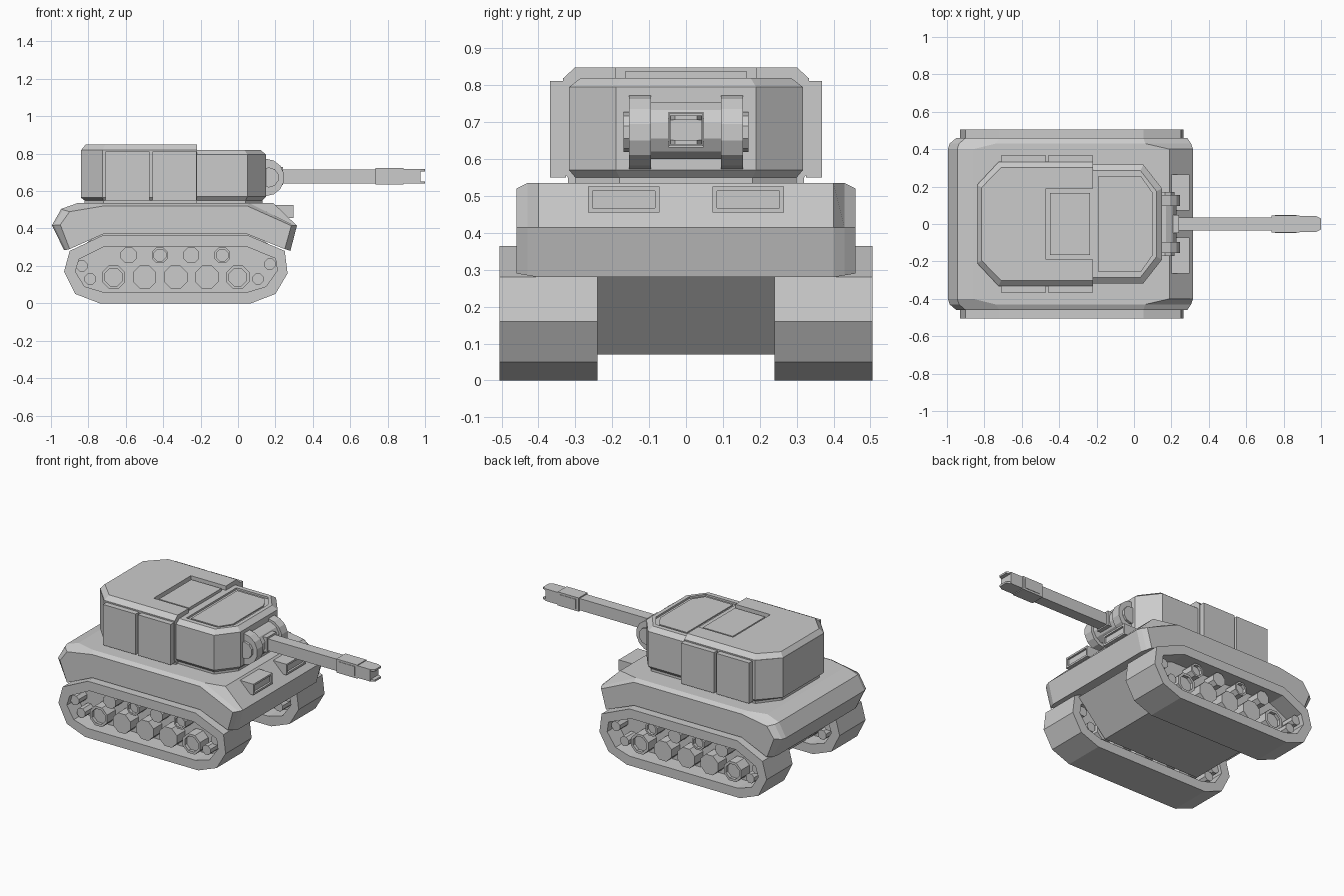
import bpy, bmesh, math

if "Cube" in bpy.data.objects:
    bpy.data.objects.remove(bpy.data.objects["Cube"])


def loft(name, rings, caps=True, closed=False):
    """Bridge rings of equal point count; cap the ends or close the loop."""
    bm = bmesh.new()
    vs = [[bm.verts.new(p) for p in r] for r in rings]
    n = len(rings[0])
    pairs = list(zip(vs, vs[1:])) + ([(vs[-1], vs[0])] if closed else [])
    for a, b in pairs:
        for i in range(n):
            j = (i + 1) % n
            bm.faces.new((a[i], a[j], b[j], b[i]))
    if caps and not closed:
        bm.faces.new(vs[0])
        bm.faces.new(vs[-1])
    bmesh.ops.recalc_face_normals(bm, faces=bm.faces)
    me = bpy.data.meshes.new(name)
    bm.to_mesh(me)
    bm.free()
    ob = bpy.data.objects.new(name, me)
    bpy.context.collection.objects.link(ob)
    return ob


def at_y(pts, y):
    return [(x, y, z) for x, z in pts]


def at_z(pts, z):
    return [(x, y, z) for x, y in pts]


def sym(half):
    """Complete a half outline in plan by mirroring it over y = 0."""
    return half + [(x, -y) for x, y in reversed(half)]


def circle(x, z, r, n):
    return [(x + r * math.cos(math.tau * (i + .5) / n),
             z + r * math.sin(math.tau * (i + .5) / n)) for i in range(n)]


def box(name, x0, x1, y0, y1, z0, z1):
    rect = [(x0, y0), (x1, y0), (x1, y1), (x0, y1)]
    return loft(name, [at_z(rect, z0), at_z(rect, z1)])


def disc(name, x, z, r, y0, y1, n):
    return loft(name, [at_y(circle(x, z, r, n), y) for y in (y0, y1)])


# Track belts, web plates and wheels
outer = [(-.93, .17), (-.90, .28), (-.72, .365), (.05, .365), (.25, .28),
         (.265, .16), (.20, .05), (.07, 0), (-.74, 0), (-.87, .05)]
inner = [(-.87, .17), (-.85, .235), (-.71, .305), (.04, .305), (.20, .24),
         (.21, .175), (.15, .09), (.05, .06), (-.72, .06), (-.82, .09)]
wheels = [(-.665 + .166 * i, .14, .067, i in (0, 4)) for i in range(5)]
wheels += [(-.585 + .167 * i, .257, .046, i in (1, 3)) for i in range(4)]
wheels += [(-.835, .20, .032, False), (-.79, .13, .032, False),
           (.17, .21, .032, False), (.107, .13, .032, False)]
for s in (1, -1):
    loft("track_belt", [at_y(outer, s * .24), at_y(outer, s * .505),
                        at_y(inner, s * .505), at_y(inner, s * .24)], closed=True)
    loft("track_web", [at_y(inner, s * .35), at_y(inner, s * .39)])
    for x, z, r, hub in wheels:
        rings = [at_y(circle(x, z, r, 8), s * y) for y in (.26, .475)]
        if hub:
            rim = circle(x, z, r * .75, 8)
            rings += [at_y(rim, s * .475), at_y(rim, s * .455)]
        loft("wheel", rings)

# Lower hull between the tracks
belly = [(-.72, .39), (-.88, .27), (-.68, .07), (.02, .07), (.22, .28), (.05, .39)]
loft("lower_hull", [at_y(belly, -.24), at_y(belly, .24)])

# Upper hull with tapered corners
mid = [(-.995, .417), (-.945, .505), (-.86, .535), (.19, .535), (.315, .415),
       (.28, .28), (.05, .37), (-.72, .37), (-.93, .285)]
shoulder = [(-.985, .417), (-.935, .50), (-.74, .535), (.06, .535), (.305, .415),
            (.265, .285), (.05, .37), (-.72, .37), (-.92, .285)]
side = [(-.95, .42), (-.90, .49), (-.72, .52), (.05, .52), (.285, .415),
        (.25, .29), (.05, .37), (-.72, .37), (-.90, .29)]
loft("upper_hull", [at_y(side, -.46), at_y(shoulder, -.43), at_y(mid, -.40),
                    at_y(mid, .40), at_y(shoulder, .43), at_y(side, .46)])

# Nose boxes with recessed fronts
for s in (1, -1):
    def frame(x, d):
        a, b = s * (.072 + d), s * (.265 - d)
        return [(x, a, .455 + d), (x, b, .455 + d), (x, b, .525 - d), (x, a, .525 - d)]
    loft("nose_box", [frame(.2, 0), frame(.296, 0), frame(.296, .012), frame(.283, .012)])

# Turret rear body and raised roof with a notch
rear_lo = sym([(-.22, .32), (-.72, .32), (-.82, .19)])
rear = sym([(-.22, .333), (-.725, .333), (-.84, .21)])
loft("turret_rear", [at_z(rear_lo, .53), at_z(rear_lo, .55), at_z(rear, .565), at_z(rear, .82)])
roof_lo = sym([(-.47, .19), (-.22, .19), (-.22, .333), (-.725, .333), (-.84, .21)])
roof_hi = sym([(-.47, .19), (-.22, .19), (-.22, .302), (-.71, .302), (-.815, .195)])
loft("turret_roof", [at_z(roof_lo, .818), at_z(roof_hi, .848)])
box("roof_hatch", -.45, -.235, -.165, .165, .81, .838)

# Turret front body with an inset hatch
front_lo = sym([(-.23, .30), (.04, .30), (.13, .18)])
front = sym([(-.23, .317), (.05, .317), (.15, .19)])
front_hi = sym([(-.23, .285), (.035, .285), (.12, .175)])
hatch = sym([(-.19, .255), (.035, .255), (.095, .17)])
panel = sym([(-.17, .235), (.025, .235), (.075, .16)])
loft("turret_front", [at_z(front_lo, .53), at_z(front_lo, .55), at_z(front, .57),
                      at_z(front, .795), at_z(front_hi, .82), at_z(hatch, .82),
                      at_z(hatch, .808), at_z(panel, .808), at_z(panel, .815)])

# Side storage boxes
for s in (1, -1):
    for x in (-.708, -.457):
        box("side_box", x, x + .234, s * .325, s * .368, .55, .812)

# Gun mount
disc("mount_core", .15, .677, .08, -.1, .1, 12)
disc("mount_pivot", .165, .673, .054, -.17, .17, 10)
for s in (1, -1):
    disc("mount_lug", .148, .673, .1, s * .095, s * .155, 14)
box("barrel_collar", .15, .24, -.048, .048, .632, .728)

# Barrel and muzzle with open tip
box("barrel", .2, .76, -.036, .036, .64, .716)
box("muzzle_base", .735, .885, -.046, .046, .635, .723)
box("muzzle_core", .88, .975, -.044, .044, .64, .718)
tip = [(.97, -.044), (1, -.03), (1, .03), (.97, .044)]
loft("muzzle_tip_top", [at_z(tip, .706), at_z(tip, .718)])
loft("muzzle_tip_bottom", [at_z(tip, .64), at_z(tip, .652)])
for s in (1, -1):
    box("muzzle_vent_panel", .755, .868, s * .04, s * .049, .648, .71)
